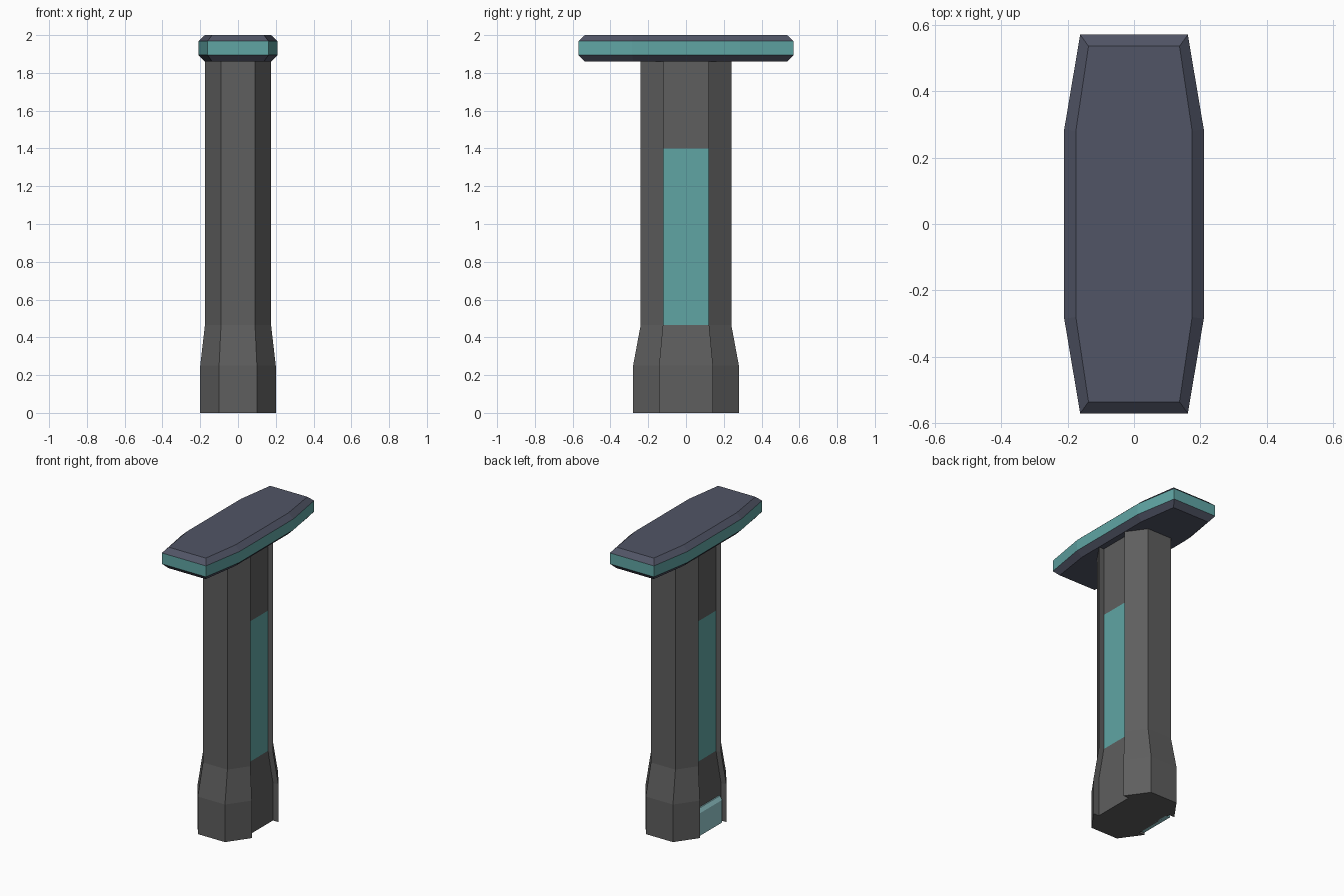
import bpy, bmesh

if "Cube" in bpy.data.objects:
    bpy.data.objects.remove(bpy.data.objects["Cube"])


def material(name, rgb):
    m = bpy.data.materials.new(name)
    lin = [((c / 255 + 0.055) / 1.055) ** 2.4 for c in rgb]
    m.diffuse_color = (*lin, 1)
    m.use_nodes = True
    m.node_tree.nodes["Principled BSDF"].inputs["Base Color"].default_value = m.diffuse_color
    return m


GREY = material("dark grey", (94, 94, 94))
TEAL = material("teal", (96, 165, 164))
SLATE = material("slate blue", (81, 85, 102))
PALE = material("pale teal", (150, 204, 208))


def loft(name, rings, mats, rule):
    """Join stacked (z, outline) rings, cap both ends, colour faces by rule."""
    bm = bmesh.new()
    loops = [[bm.verts.new((x, y, z)) for x, y in pts] for z, pts in rings]
    n = len(loops[0])
    for a, b in zip(loops, loops[1:]):
        for i in range(n):
            j = (i + 1) % n
            bm.faces.new((a[i], a[j], b[j], b[i]))
    bm.faces.new(loops[0][::-1])
    bm.faces.new(loops[-1])
    bm.normal_update()
    for f in bm.faces:
        f.material_index = rule(f)
    me = bpy.data.meshes.new(name)
    bm.to_mesh(me)
    bm.free()
    ob = bpy.data.objects.new(name, me)
    for m in mats:
        me.materials.append(m)
    bpy.context.collection.objects.link(ob)
    return ob


def quarter_to_full(q):
    """Mirror a +x +y quarter outline (running counter-clockwise) to all sides."""
    half = q + [(-x, y) for x, y in reversed(q)]
    return half + [(-x, -y) for x, y in half]


# Column: eight-sided post with a channel down each side
def post(flat, wide, deep, side, channel):
    return quarter_to_full([(channel, side), (wide, side), (flat, deep)])


base = post(0.10, 0.20, 0.28, 0.14, 0.16)
shaft = post(0.09, 0.175, 0.24, 0.12, 0.137)


def panel_rule(f):
    c = f.calc_center_median()
    return int(abs(f.normal.x) > 0.95 and 0.47 < c.z < 1.39 and abs(c.y) < 0.05)


loft("column",
     [(0, base), (0.25, base), (0.465, shaft), (1.4, shaft), (1.87, shaft)],
     [GREY, TEAL], panel_rule)


# Top plate: tapered slab, bevelled above and below, with a teal rim
outer = quarter_to_full([(0.21, 0.285), (0.162, 0.57)])
inner = quarter_to_full([(0.175, 0.28), (0.137, 0.535)])
loft("top_plate",
     [(1.86, inner), (1.895, outer), (1.968, outer), (2.0, inner)],
     [SLATE, TEAL], lambda f: int(abs(f.normal.z) < 0.1))


# Small pale cover low in the left channel
def cover(x):
    return [(-0.15, -0.12), (-0.15, 0.12), (x, 0.12), (x, -0.12)]


loft("left_cover", [(0, cover(-0.182)), (0.15, cover(-0.182)), (0.175, cover(-0.168))],
     [PALE], lambda f: 0)
